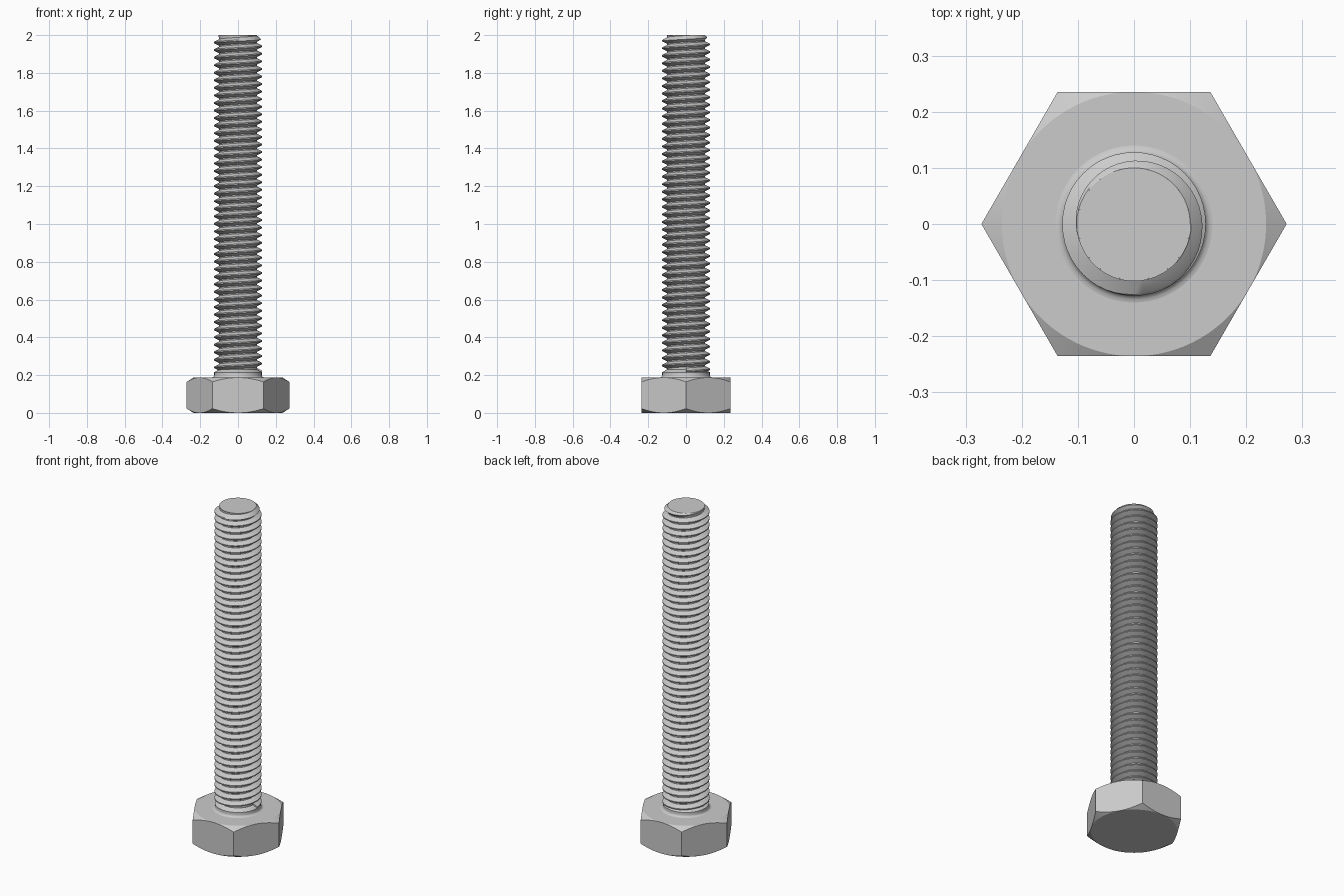
import bpy, bmesh
from math import sin, cos, pi, radians

cube = bpy.data.objects.get("Cube")
if cube:
    bpy.data.objects.remove(cube, do_unlink=True)

steel = bpy.data.materials.new("grey_steel")
steel.use_nodes = True
steel.diffuse_color = (0.6, 0.6, 0.6, 1)
steel.node_tree.nodes["Principled BSDF"].inputs["Base Color"].default_value = (0.6, 0.6, 0.6, 1)

TOP, HEAD = 2.0, 0.187
CREST, ROOT, PITCH = 0.128, 0.1, 0.04


def finish(name, bm):
    mesh = bpy.data.meshes.new(name)
    bm.to_mesh(mesh)
    bm.free()
    mesh.materials.append(steel)
    obj = bpy.data.objects.new(name, mesh)
    bpy.context.collection.objects.link(obj)
    return obj


def smooth(obj, angle=30):
    bpy.ops.object.select_all(action='DESELECT')
    obj.select_set(True)
    bpy.context.view_layer.objects.active = obj
    bpy.ops.object.shade_smooth_by_angle(angle=radians(angle))


def lathe(name, profile, sides):
    """Closed solid turned from (radius, height) points."""
    bm = bmesh.new()
    rings = [[bm.verts.new((r * cos(2 * pi * i / sides), r * sin(2 * pi * i / sides), z))
              for i in range(sides)] for r, z in profile]
    for a, b in zip(rings, rings[1:]):
        for i in range(sides):
            j = (i + 1) % sides
            bm.faces.new((a[i], a[j], b[j], b[i]))
    bm.faces.new(rings[0][::-1])
    bm.faces.new(rings[-1])
    return finish(name, bm)


# Hex head, its corners chamfered by a turned cutter
head = lathe("hex_head", [(0.272, 0), (0.272, HEAD)], 6)
cutter = lathe("chamfer_cutter", [(0.2355, 0), (0.295, 0.037), (0.295, HEAD - 0.037), (0.2355, HEAD)], 96)
cutter.hide_render = True
cut = head.modifiers.new("corner_chamfer", 'BOOLEAN')
cut.operation, cut.solver, cut.object = 'INTERSECT', 'EXACT', cutter
bpy.context.view_layer.objects.active = head
bpy.ops.object.modifier_apply(modifier=cut.name)
bpy.data.objects.remove(cutter, do_unlink=True)
smooth(head, 20)

# Plain collar with a small fillet onto the head
fillet = [(0.14 - 0.014 * sin(a * pi / 8), HEAD + 0.014 * (1 - cos(a * pi / 8))) for a in range(5)]
smooth(lathe("shank_collar", [(0.14, HEAD - 0.02)] + fillet + [(0.126, 0.215), (ROOT, 0.23)], 64))

# Core of the threaded shaft
smooth(lathe("shaft_core", [(ROOT, HEAD), (ROOT, TOP)], 64))

# Right-handed helical thread, trimmed at the bottom and tapered at the tip
STEPS = 48
profile = [(ROOT, 0), (ROOT, 0.1), (CREST, 0.45), (CREST, 0.6), (ROOT, 0.95), (ROOT, 1)]
bm = bmesh.new()
previous = None
start = 0.2
for i in range(int((TOP - start) / PITCH * STEPS) + 1):
    angle = 2 * pi * i / STEPS
    row = []
    for r, part in profile:
        z = min(start + PITCH * (i / STEPS + part), TOP)
        r = min(r, ROOT + 0.002 + (TOP - z) * 0.9)
        row.append(bm.verts.new((r * cos(angle), r * sin(angle), z)))
    if previous:
        for k in range(len(row) - 1):
            bm.faces.new((previous[k], row[k], row[k + 1], previous[k + 1]))
    else:
        bm.faces.new(row)
    previous = row
bm.faces.new(previous[::-1])
bmesh.ops.remove_doubles(bm, verts=bm.verts, dist=0.0001)
smooth(finish("screw_thread", bm))
